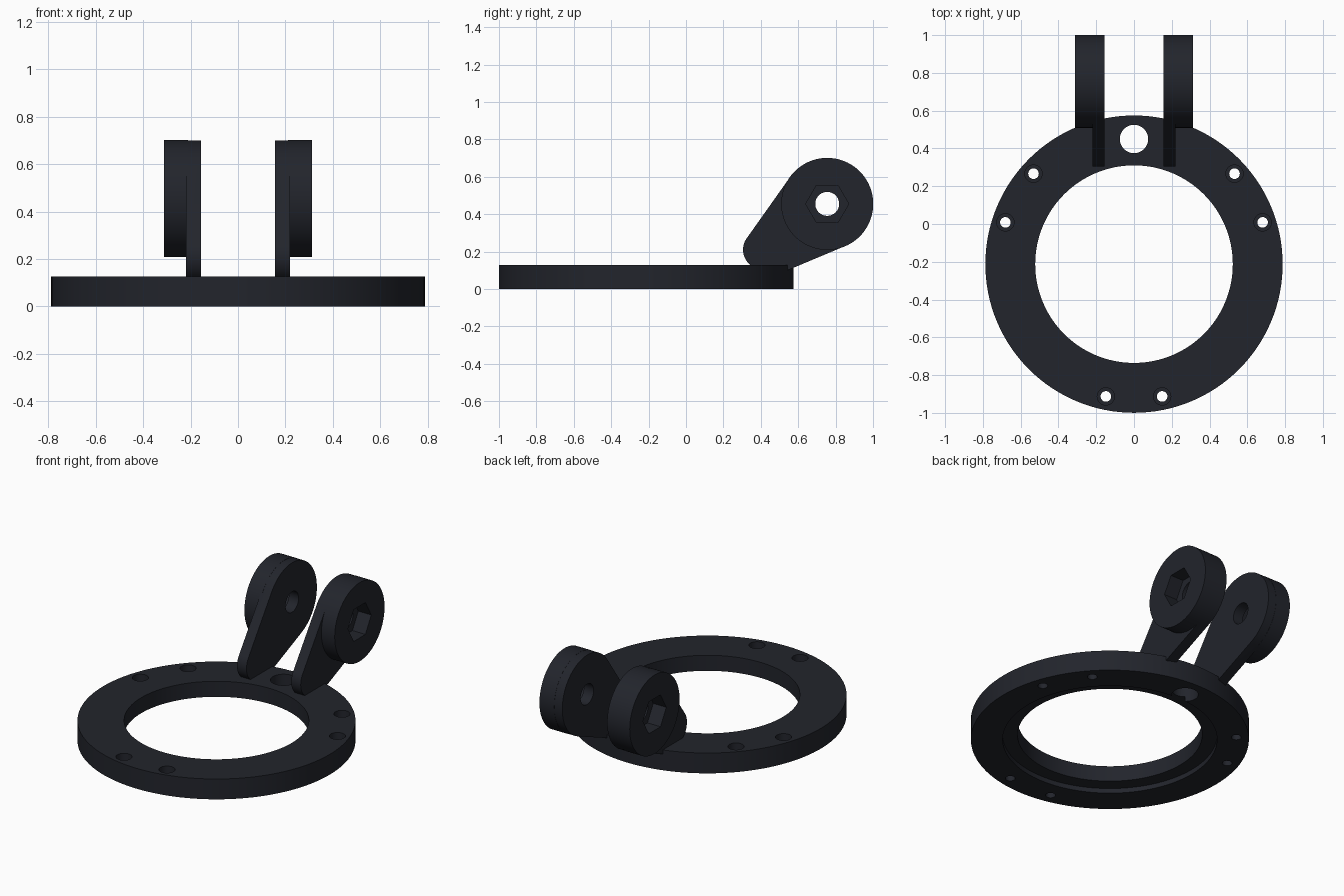
import bpy, bmesh
from math import sin, cos, pi, radians, atan2
from mathutils import Matrix

if "Cube" in bpy.data.objects:
    bpy.data.objects.remove(bpy.data.objects["Cube"])

CY = -0.2125            # ring centre in y
PIVOT = (0.755, 0.455)  # y, z of the hinge axis
R_EYE = 0.245

mat = bpy.data.materials.new("dark_plastic")
mat.diffuse_color = (0.016, 0.018, 0.025, 1)
mat.use_nodes = True
mat.node_tree.nodes["Principled BSDF"].inputs["Base Color"].default_value = mat.diffuse_color


def finish(name, bm):
    bmesh.ops.recalc_face_normals(bm, faces=bm.faces)
    me = bpy.data.meshes.new(name)
    bm.to_mesh(me)
    bm.free()
    ob = bpy.data.objects.new(name, me)
    bpy.context.collection.objects.link(ob)
    me.materials.append(mat)
    return ob


def add_prism(bm, pts, depth, matrix=Matrix()):
    """Extrude a 2D outline along z, then transform it."""
    f = bm.faces.new([bm.verts.new((x, y, 0)) for x, y in pts])
    ext = bmesh.ops.extrude_face_region(bm, geom=[f])["geom"]
    top = [v for v in ext if isinstance(v, bmesh.types.BMVert)]
    bmesh.ops.translate(bm, verts=top, vec=(0, 0, depth))
    bmesh.ops.transform(bm, matrix=matrix, verts=list(f.verts) + top)


def add_lathe(bm, profile, n, centre):
    """Revolve (r, z) points around a vertical axis; closed loop if no r is 0."""
    rings = []
    for r, z in profile:
        if r == 0:
            rings.append([bm.verts.new((*centre, z))] * n)
        else:
            rings.append([bm.verts.new((centre[0] + r * cos(2 * pi * i / n),
                                        centre[1] + r * sin(2 * pi * i / n), z)) for i in range(n)])
    closed = all(r > 0 for r, _ in profile)
    for k in range(len(rings) if closed else len(rings) - 1):
        a, b = rings[k], rings[(k + 1) % len(rings)]
        for i in range(n):
            j = (i + 1) % n
            bm.faces.new(list(dict.fromkeys((a[i], a[j], b[j], b[i]))))


def arc(c, r, a0, a1, n):
    return [(c[0] + r * cos(radians(a0 + (a1 - a0) * i / n)),
             c[1] + r * sin(radians(a0 + (a1 - a0) * i / n))) for i in range(n + 1)]


def circle(c, r, n):
    return arc(c, r, 0, 360, n)[:-1]


def boolean(ob, cutter, op):
    m = ob.modifiers.new(op.lower(), "BOOLEAN")
    m.object, m.operation, m.solver = cutter, op, "EXACT"
    cutter.hide_render = True
    cutter.hide_viewport = True


def bake(ob):
    """Apply the modifiers, drop the helpers and shade smooth."""
    helpers = [m.object for m in ob.modifiers if m.type == "BOOLEAN"]
    dg = bpy.context.evaluated_depsgraph_get()
    ob.data = bpy.data.meshes.new_from_object(ob.evaluated_get(dg))
    ob.modifiers.clear()
    for h in helpers:
        bpy.data.objects.remove(h)
    bpy.ops.object.select_all(action="DESELECT")
    bpy.context.view_layer.objects.active = ob
    ob.select_set(True)
    bpy.ops.object.shade_smooth_by_angle(angle=radians(25))


# Flange ring with a shallow recess around the bore on the underside
bm = bmesh.new()
add_lathe(bm, [(0.787, 0), (0.787, 0.127), (0.523, 0.127), (0.523, 0.03), (0.607, 0.03), (0.607, 0)],
          128, (0, CY))
ring = finish("flange_ring", bm)

# Six counterbored screw holes in pairs, plus the large cable hole
bm = bmesh.new()
for a in (18, 42, 138, 162, 258, 282):
    p = (0.716 * cos(radians(a)), CY + 0.716 * sin(radians(a)))
    add_lathe(bm, [(0, -0.1), (0.028, -0.1), (0.028, 0.06), (0.046, 0.06), (0.046, 0.2), (0, 0.2)], 32, p)
add_lathe(bm, [(0, -0.1), (0.075, -0.1), (0.075, 0.2), (0, 0.2)], 48, (0, 0.45))
boolean(ring, finish("ring_hole_cutter", bm), "DIFFERENCE")
bake(ring)


# Outlines in (y, z) stand upright and extrude along +x
def side(x):
    return Matrix(((0, 0, 1, x), (1, 0, 0, 0), (0, 1, 0, 0), (0, 0, 0, 1)))


# Hinge arm: tapered plate rising out of the ring
outline = arc(PIVOT, R_EYE, -67, 145, 48) + arc((0.41, 0.21), 0.105, 145, 232, 16)
outline += [(0.346, 0.07), (0.471, 0.07)]
bm = bmesh.new()
add_prism(bm, outline, 0.065, side(0.155))
arms = finish("hinge_arms", bm)

# Round boss on the outer face
bm = bmesh.new()
add_prism(bm, circle(PIVOT, R_EYE + 0.001, 80), 0.102, side(0.21))
boolean(arms, finish("boss_helper", bm), "UNION")

# Bolt hole and hexagonal nut pocket
bm = bmesh.new()
add_prism(bm, circle(PIVOT, 0.064, 40), 0.4, side(0.1))
boolean(arms, finish("bolt_hole_cutter", bm), "DIFFERENCE")
bm = bmesh.new()
add_prism(bm, circle(PIVOT, 0.115, 6), 0.2, side(0.222))
boolean(arms, finish("nut_pocket_cutter", bm), "DIFFERENCE")

# Matching arm on the other side
arms.modifiers.new("mirror", "MIRROR").use_axis = (True, False, False)
bake(arms)
